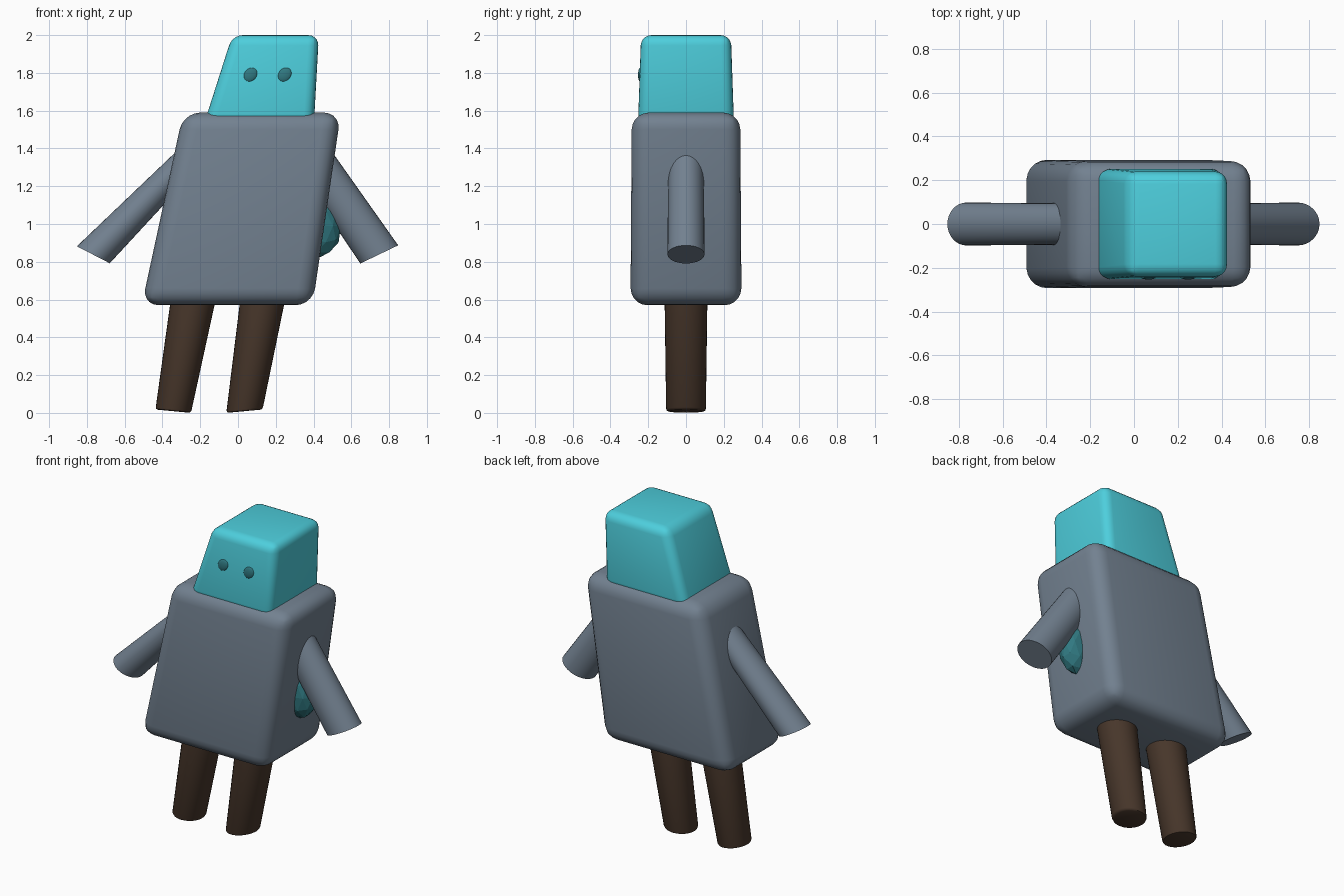
import bpy, bmesh
from math import sin, cos, tau, radians
from mathutils import Matrix, Vector

if "Cube" in bpy.data.objects:
    bpy.data.objects.remove(bpy.data.objects["Cube"])


def material(name, rgb):
    m = bpy.data.materials.new(name)
    m.diffuse_color = (*rgb, 1)
    m.use_nodes = True
    m.node_tree.nodes["Principled BSDF"].inputs["Base Color"].default_value = m.diffuse_color
    return m


SLATE = material("slate", (0.17, 0.22, 0.28))
TEAL = material("teal", (0.075, 0.62, 0.72))
DARK_TEAL = material("dark_teal", (0.03, 0.19, 0.22))
BROWN = material("brown", (0.065, 0.038, 0.024))


def finish(bm, name, mat, smooth=True):
    bmesh.ops.recalc_face_normals(bm, faces=bm.faces[:])
    me = bpy.data.meshes.new(name)
    bm.to_mesh(me)
    bm.free()
    me.materials.append(mat)
    ob = bpy.data.objects.new(name, me)
    bpy.context.collection.objects.link(ob)
    if smooth:
        bpy.ops.object.select_all(action='DESELECT')
        ob.select_set(True)
        bpy.context.view_layer.objects.active = ob
        bpy.ops.object.shade_smooth_by_angle(angle=radians(40))
    return ob


def loft(bm, bottom, top):
    """Closed prism between two rings of points."""
    a = [bm.verts.new(p) for p in bottom]
    b = [bm.verts.new(p) for p in top]
    n = len(a)
    for i in range(n):
        j = (i + 1) % n
        bm.faces.new((a[i], a[j], b[j], b[i]))
    bm.faces.new(a)
    bm.faces.new(b)
    return a, b


def skewed_box(name, low, high, radius, mat):
    """Rounded box; each end is (x left, x right, half depth, z)."""
    def ring(l, r, d, z):
        return [(l, -d, z), (r, -d, z), (r, d, z), (l, d, z)]
    bm = bmesh.new()
    loft(bm, ring(*low), ring(*high))
    bmesh.ops.bevel(bm, geom=bm.edges[:], offset=radius, segments=5,
                    profile=0.5, affect='EDGES')
    finish(bm, name, mat)


def limb(name, low, high, mat, bevel=0):
    """Round limb; each end is (x, z, ring axis x, ring axis z, y radius)."""
    def ring(x, z, ux, uz, ry, n=32):
        return [(x + ux * cos(t), ry * sin(t), z + uz * cos(t))
                for t in (tau * i / n for i in range(n))]
    bm = bmesh.new()
    a, b = loft(bm, ring(*low), ring(*high))
    if bevel:
        ends = set(a)
        rim = [e for e in bm.edges if e.verts[0] in ends and e.verts[1] in ends]
        bmesh.ops.bevel(bm, geom=rim, offset=bevel, segments=2,
                        profile=0.5, affect='EDGES')
    finish(bm, name, mat)


# Leaning body and head
skewed_box("body", (-0.51, 0.395, 0.294, 0.57), (-0.29, 0.545, 0.287, 1.59), 0.09, SLATE)
skewed_box("head", (-0.18, 0.402, 0.254, 1.53), (-0.03, 0.428, 0.238, 2.0), 0.055, TEAL)

# Arms
limb("left_arm", (-0.766, 0.837, 0.087, -0.045, 0.098),
     (-0.245, 1.366, 0.065, -0.034, 0.094), SLATE)
limb("right_arm", (0.748, 0.839, 0.1, 0.048, 0.098),
     (0.356, 1.405, 0.094, 0.045, 0.094), SLATE)

# Legs
limb("left_leg", (-0.343, 0.009, 0.094, -0.009, 0.105),
     (-0.228, 0.65, 0.121, 0, 0.114), BROWN, 0.012)
limb("right_leg", (0.034, 0.009, 0.096, 0.009, 0.105),
     (0.139, 0.65, 0.121, 0, 0.114), BROWN, 0.012)

# Eyes: flattened, slightly sheared balls
shear = Matrix.Identity(4)
shear[0][2] = 0.2
for side, x in (("left", 0.066), ("right", 0.247)):
    bm = bmesh.new()
    bmesh.ops.create_uvsphere(bm, u_segments=24, v_segments=12, radius=1)
    bm.transform(Matrix.Translation(Vector((x, -0.242, 1.79))) @ shear
                 @ Matrix.Diagonal((0.036, 0.012, 0.038, 1)))
    finish(bm, side + "_eye", DARK_TEAL)

# Faceted gem on the flank, tucked behind the right arm
bm = bmesh.new()
bmesh.ops.create_icosphere(bm, subdivisions=2, radius=1)
bm.transform(Matrix.Translation(Vector((0.435, 0, 0.99)))
             @ Matrix.Diagonal((0.115, 0.085, 0.165, 1)))
finish(bm, "side_gem", DARK_TEAL, smooth=False)
